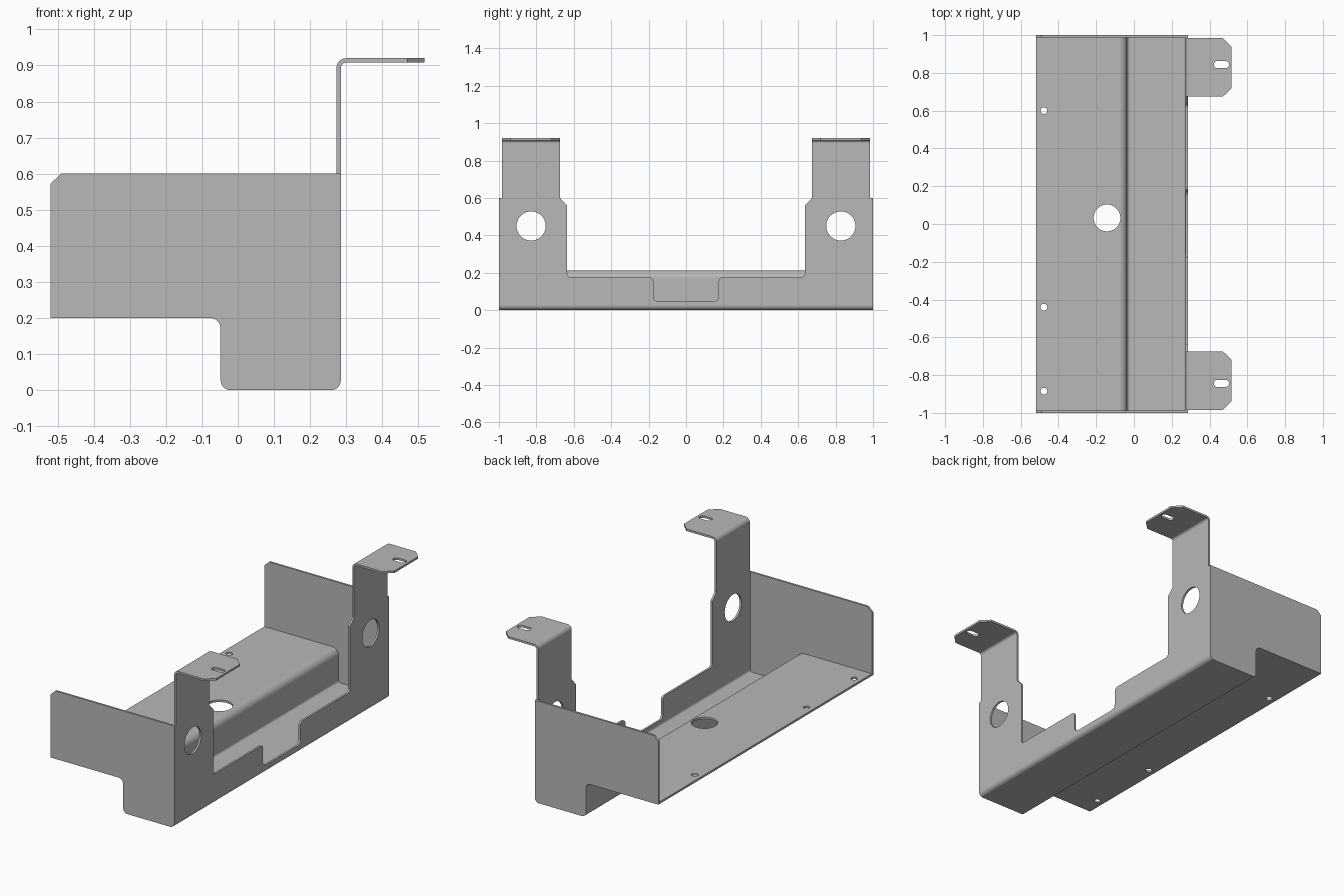
import bpy
import bmesh
import math
from mathutils import Vector

cube = bpy.data.objects.get("Cube")
if cube:
    bpy.data.objects.remove(cube, do_unlink=True)

GREY = (0.48, 0.48, 0.48, 1)
steel = bpy.data.materials.new("grey steel")
steel.use_nodes = True
steel.diffuse_color = GREY
steel.node_tree.nodes["Principled BSDF"].inputs["Base Color"].default_value = GREY

T = 0.012             # sheet thickness
R_IN = 0.015          # inside bend radius
R_OUT = R_IN + T      # outside bend radius


def rounded(corners, steps=10):
    """Outline from (u, v) or (u, v, radius) corners, with radii as arcs."""
    out = []
    for i, c in enumerate(corners):
        p = Vector(c[:2])
        if len(c) == 2:
            out.append(p)
            continue
        a = (Vector(corners[i - 1][:2]) - p).normalized()
        b = (Vector(corners[(i + 1) % len(corners)][:2]) - p).normalized()
        half = a.angle(b) / 2
        centre = p + (a + b).normalized() * c[2] / math.sin(half)
        start = p + a * c[2] / math.tan(half) - centre
        end = p + b * c[2] / math.tan(half) - centre
        sweep = start.angle(end)
        for k in range(steps + 1):
            f = k / steps
            out.append(centre + (start * math.sin((1 - f) * sweep)
                                 + end * math.sin(f * sweep)) / math.sin(sweep))
    return out


def circle(u, v, r, n=40):
    return [(u + r * math.cos(math.tau * k / n), v + r * math.sin(math.tau * k / n))
            for k in range(n)]


def prism(name, outline, axis, lo, hi):
    """Extrude a flat outline along x, y or z."""
    place = {"x": lambda u, v, w: (w, u, v),
             "y": lambda u, v, w: (u, w, v),
             "z": lambda u, v, w: (u, v, w)}[axis]
    bm = bmesh.new()
    low = [bm.verts.new(place(p[0], p[1], lo)) for p in outline]
    high = [bm.verts.new(place(p[0], p[1], hi)) for p in outline]
    bm.faces.new(low)
    bm.faces.new(high)
    for i in range(len(low)):
        bm.faces.new((low[i - 1], low[i], high[i], high[i - 1]))
    bmesh.ops.recalc_face_normals(bm, faces=bm.faces)
    mesh = bpy.data.meshes.new(name)
    bm.to_mesh(mesh)
    bm.free()
    mesh.materials.append(steel)
    ob = bpy.data.objects.new(name, mesh)
    bpy.context.collection.objects.link(ob)
    return ob


def activate(ob):
    bpy.ops.object.select_all(action="DESELECT")
    ob.select_set(True)
    bpy.context.view_layer.objects.active = ob


def cut(ob, outline, axis, lo, hi):
    """Cut a prism out of a part and discard the cutter."""
    cutter = prism("cutter", outline, axis, lo, hi)
    cutter.hide_render = True
    mod = ob.modifiers.new("cut", "BOOLEAN")
    mod.operation = "DIFFERENCE"
    mod.solver = "EXACT"
    mod.object = cutter
    activate(ob)
    bpy.ops.object.modifier_apply(modifier=mod.name)
    bpy.data.objects.remove(cutter, do_unlink=True)


def finish(ob):
    activate(ob)
    bpy.ops.object.shade_smooth_by_angle(angle=math.radians(25))
    ob.modifiers.new("even shading", "WEIGHTED_NORMAL").keep_sharp = True


# Bent sheet: shelf, step, floor, upright wall and top flange
sheet = prism("bent_sheet", rounded([
    (-0.52, 0.2), (-0.048, 0.2, 0.03), (-0.048, 0, R_OUT), (0.285, 0, R_OUT),
    (0.285, 0.908, R_IN), (0.517, 0.908), (0.517, 0.92), (0.273, 0.92, R_OUT),
    (0.273, T, R_IN), (-0.036, T, R_IN), (-0.036, 0.212, 0.03 + T), (-0.52, 0.212),
]), "y", -1 + T, 1 - T)

# Stepped opening between the two uprights
side = [(0.674, 1), (0.674, 0.6), (0.635, 0.56), (0.635, 0.175, 0.02),
        (0.175, 0.175, 0.02), (0.175, 0.045, 0.03)]
opening = side + [(-c[0], *c[1:]) for c in reversed(side)]
cut(sheet, rounded(opening), "x", 0.2, 0.7)

for s in (-1, 1):
    # Upright trim, flange chamfers, slot and round window
    outer = [(0.2, 0.984), (0.47, 0.984), (0.517, 0.938), (0.6, 0.938),
             (0.6, 1.1), (0.2, 1.1)]
    inner = [(0.47, 0.674), (0.517, 0.72), (0.6, 0.72), (0.6, 0.6), (0.47, 0.6)]
    for trim in (outer, inner):
        cut(sheet, [(u, s * v) for u, v in trim], "z", 0.6, 1)
    slot = [(0.423, 0.825, 0.0185), (0.503, 0.825, 0.0185),
            (0.503, 0.863, 0.0185), (0.423, 0.863, 0.0185)]
    cut(sheet, [(u, s * v) for u, v in rounded(slot)], "z", 0.8, 1)
    cut(sheet, circle(s * 0.828, 0.45, 0.078), "x", 0.2, 0.4)

# Shelf holes: one cable hole and three small screw holes
cut(sheet, circle(-0.143, 0.032, 0.071), "z", 0.15, 0.3)
for y in (0.6, -0.44, -0.885):
    cut(sheet, circle(-0.477, y, 0.018, 24), "z", 0.15, 0.3)
finish(sheet)

# End plates
plate = rounded([(-0.52, 0.2), (-0.048, 0.2, 0.03), (-0.048, 0, R_OUT),
                 (0.285, 0, R_OUT), (0.285, 0.6), (-0.49, 0.6), (-0.52, 0.572)])
for name, lo in (("front_end_plate", -1), ("back_end_plate", 1 - T)):
    finish(prism(name, plate, "y", lo, lo + T))
